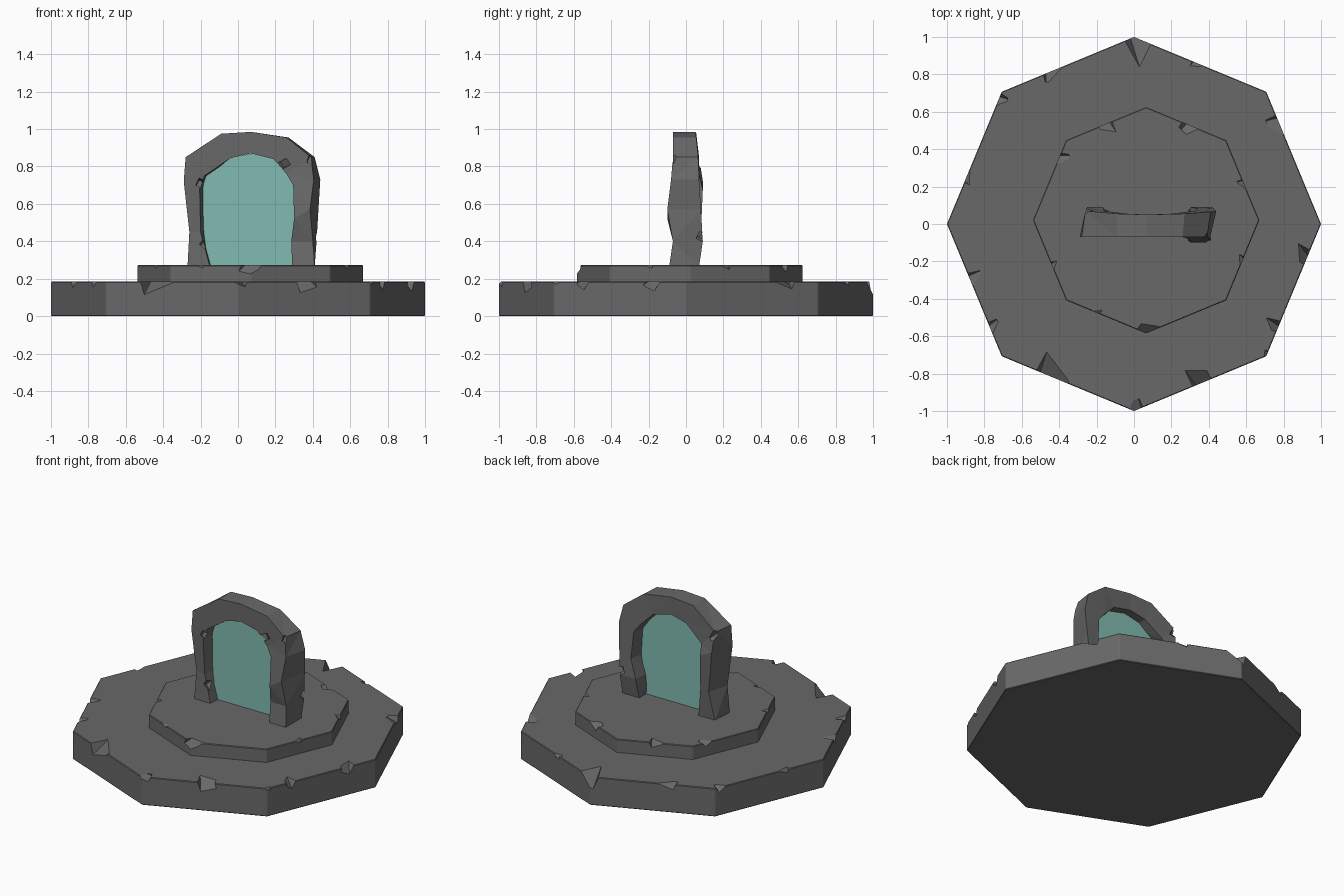
import bpy, bmesh, math, random
from mathutils import Vector, Matrix

if "Cube" in bpy.data.objects:
    bpy.data.objects.remove(bpy.data.objects["Cube"])

random.seed(4)


def material(name, rgb):
    m = bpy.data.materials.new(name)
    m.diffuse_color = (*rgb, 1)
    m.use_nodes = True
    m.node_tree.nodes["Principled BSDF"].inputs["Base Color"].default_value = m.diffuse_color
    return m


STONE = material("stone", (0.14, 0.14, 0.14))
GLOW = material("teal", (0.22, 0.5, 0.44))


def add_object(name, bm, mat=None):
    bmesh.ops.recalc_face_normals(bm, faces=bm.faces[:])
    me = bpy.data.meshes.new(name)
    bm.to_mesh(me)
    bm.free()
    ob = bpy.data.objects.new(name, me)
    bpy.context.collection.objects.link(ob)
    if mat:
        me.materials.append(mat)
    return ob


def chip(ob, cuts):
    """Knock chips out of a stone; each cut is (centre, heading, depth, width, height)."""
    bm = bmesh.new()
    for c, a, d, w, h in cuts:
        tilt = random.choice((-1, 1)) * random.uniform(0.3, 0.6)
        m = (Matrix.Translation(c) @ Matrix.Rotation(a + random.uniform(-.25, .25), 4, 'Z')
             @ Matrix.Rotation(tilt, 4, 'X') @ Matrix.Rotation(random.uniform(.3, .7), 4, 'Y')
             @ Matrix.Diagonal((2 * d, w, h, 1)))
        bmesh.ops.create_cube(bm, size=1, matrix=m)
    cutter = add_object(ob.name + "_chip_cutter", bm)
    cutter.hide_render = True
    cutter.hide_viewport = True
    mod = ob.modifiers.new("chips", 'BOOLEAN')
    mod.operation = 'DIFFERENCE'
    mod.solver = 'EXACT'
    mod.object = cutter


def octagon_slab(name, r, cx, cy, z0, z1, chips):
    bm = bmesh.new()
    bmesh.ops.create_cone(bm, cap_ends=True, segments=8, radius1=r, radius2=r, depth=z1 - z0,
                          matrix=Matrix.Translation((cx, cy, (z0 + z1) / 2)))
    # corners at 0, 45, 90 degrees
    v = max(bm.verts, key=lambda p: p.co.x)
    off = math.atan2(v.co.y - cy, v.co.x - cx)
    bmesh.ops.rotate(bm, verts=bm.verts, cent=(cx, cy, 0), matrix=Matrix.Rotation(-off, 3, 'Z'))
    ob = add_object(name, bm, STONE)
    bev = ob.modifiers.new("worn_edges", 'BEVEL')
    bev.width, bev.segments = 0.004, 1
    cuts = []
    for x, y, w, d in chips:
        a = math.atan2(y - cy, x - cx)
        local = a % (math.pi / 4) - math.pi / 8
        rim = r * math.cos(math.pi / 8) / math.cos(local)
        heading = a - local          # outward normal of that side
        cuts.append((Vector((cx + rim * math.cos(a), cy + rim * math.sin(a), z1 + 0.005)),
                     heading, d, w, d * 0.8))
    chip(ob, cuts)
    return ob


# Two octagonal steps with chipped rims: x, y, width, depth
octagon_slab("base_step", 1.0, 0, 0, 0, 0.185, [
    (0, .97, .10, .15), (.33, .85, .05, .04), (.77, .52, .11, .06), (.9, -.17, .07, .09),
    (.74, -.52, .05, .09), (.70, -.69, .04, .03), (.34, -.8, .10, .11), (.01, -.97, .08, .05),
    (-.42, -.78, .17, .10), (-.76, -.55, .06, .05), (-.84, -.28, .06, .06),
    (-.9, .25, .06, .04), (-.72, .65, .08, .04), (-.43, .81, .10, .05)])
octagon_slab("upper_step", 0.605, 0.065, 0.02, 0.18, 0.272, [
    (-.14, .51, .07, .06), (.30, .5, .10, .05), (.57, .21, .05, .04), (.58, -.2, .05, .03),
    (.06, -.56, .08, .09), (-.38, .34, .05, .05), (-.44, -.23, .05, .03), (-.2, -.47, .04, .03)])

# Rough stone arch: outer x, z, inner x, z, back-side shift in x, front y, back y
SECTIONS = [
    (-.27, .265, -.15, .265, .01, -.07, .07), (-.26, .45, -.20, .45, .04, -.06, .08),
    (-.29, .72, -.205, .68, .04, -.07, .09), (-.28, .85, -.18, .75, .02, -.07, .07),
    (-.09, .975, -.04, .845, 0, -.07, .055), (.07, .985, .07, .87, 0, -.07, .05),
    (.26, .955, .19, .84, .01, -.07, .055), (.39, .85, .26, .76, .02, -.07, .065),
    (.405, .73, .295, .70, .035, -.08, .07), (.385, .57, .30, .52, .045, -.10, .08),
    (.40, .40, .285, .40, .02, -.07, .09), (.41, .265, .29, .265, 0, -.09, .07)]
bm = bmesh.new()
rings = [[bm.verts.new(p) for p in ((ox, yf, oz), (ix, yf, iz), (ix + s, yb, iz), (ox + s, yb, oz))]
         for ox, oz, ix, iz, s, yf, yb in SECTIONS]
for a, b in zip(rings, rings[1:]):
    for i in range(4):
        j = (i + 1) % 4
        bm.faces.new((a[i], a[j], b[j], b[i]))
bm.faces.new(rings[0])
bm.faces.new(rings[-1])
bmesh.ops.triangulate(bm, faces=[f for f in bm.faces if len(f.verts) == 4])
arch = add_object("stone_arch", bm, STONE)
chip(arch, [(Vector(c), a, .03, .06, .04) for c, a in (
    ((.24, -.08, .81), 2.5), ((-.19, -.08, .71), 0), ((-.26, .08, .82), 2.2),
    ((.40, -.09, .84), 0), ((-.17, -.06, .38), 0), ((.42, .09, .42), 0))])

# Glowing doorway sheet filling the opening
bm = bmesh.new()
bm.faces.new([bm.verts.new((ix + s / 2 + (-.01 if ix < .07 else .01), 0, iz))
              for ox, oz, ix, iz, s, yf, yb in SECTIONS])
add_object("portal_sheet", bm, GLOW)
